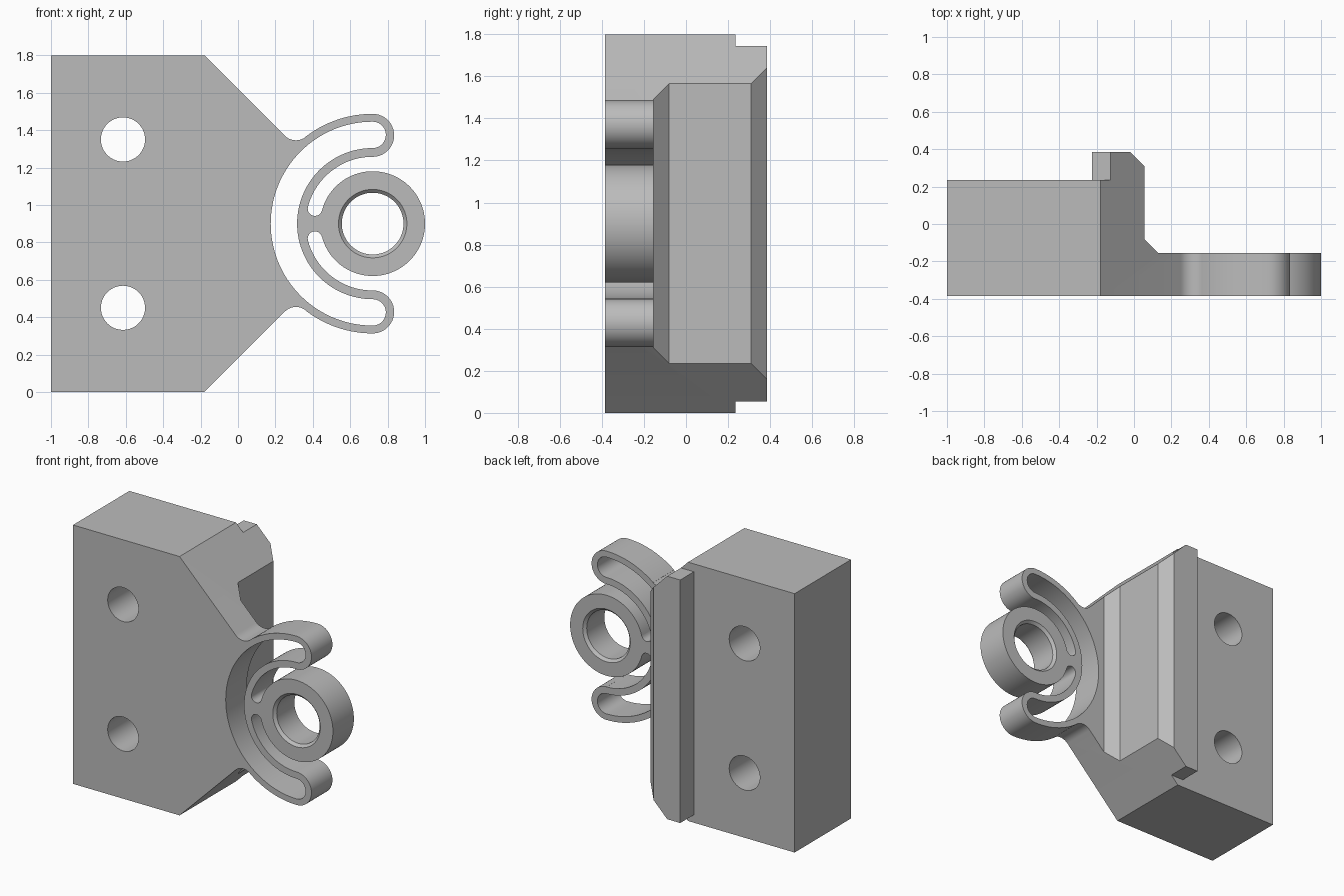
import bpy, bmesh, math

if "Cube" in bpy.data.objects:
    bpy.data.objects.remove(bpy.data.objects["Cube"])

CX, CZ = 0.72, 0.9            # axis of the ring
FRONT, BACK = -0.5, 0.5       # overshoot range for cutters along y


def arc(cx, cz, r, a0, a1, step=4):
    n = max(2, round(abs(a1 - a0) / step))
    angles = [math.radians(a0 + (a1 - a0) * i / n) for i in range(n + 1)]
    return [(cx + r * math.cos(a), cz + r * math.sin(a)) for a in angles]


def circle(cx, cz, r):
    return arc(cx, cz, r, 0, 360, 5)[:-1]


def loft(name, loops):
    """Closed solid through successive 3D loops of equal length."""
    bm = bmesh.new()
    rings = [[bm.verts.new(p) for p in loop] for loop in loops]
    n = len(rings[0])
    for a, b in zip(rings, rings[1:]):
        for i in range(n):
            j = (i + 1) % n
            bm.faces.new((a[i], a[j], b[j], b[i]))
    bm.faces.new(rings[0])
    bm.faces.new(rings[-1])
    bmesh.ops.recalc_face_normals(bm, faces=bm.faces)
    mesh = bpy.data.meshes.new(name)
    bm.to_mesh(mesh)
    bm.free()
    obj = bpy.data.objects.new(name, mesh)
    bpy.context.collection.objects.link(obj)
    return obj


def tidy(pts):
    """Drop repeated points where arcs join."""
    out = []
    for p in pts:
        if not out or math.dist(p, out[-1]) > 1e-4:
            out.append(p)
    if math.dist(out[0], out[-1]) < 1e-4:
        out.pop()
    return out


def prism_y(name, pts, lo=FRONT, hi=BACK):
    pts = tidy(pts)
    return loft(name, [[(x, y, z) for x, z in pts] for y in (lo, hi)])


def prism_z(name, pts, lo, hi):
    return loft(name, [[(x, y, z) for x, y in pts] for z in (lo, hi)])


def boolean(obj, cutter, operation):
    mod = obj.modifiers.new(operation.lower(), 'BOOLEAN')
    mod.operation, mod.object, mod.solver = operation, cutter, 'EXACT'
    dg = bpy.context.evaluated_depsgraph_get()
    mesh = bpy.data.meshes.new_from_object(obj.evaluated_get(dg))
    obj.modifiers.clear()
    obj.data = mesh
    bpy.data.objects.remove(cutter)


# Front outline: upper half of block, fillet, outer arm, end, inner arm, neck, ring
neck = 180 - math.degrees(math.asin(0.08 / 0.32))
na = math.radians(neck)
upper = [(-1, 1.8), (-0.18, 1.8)]
upper += arc(0.31, 1.43, 0.0845, 225, 307.7, 8)
upper += arc(CX, CZ, 0.587, 127.7, 90, 3)
upper += arc(CX, 1.372, 0.115, 90, -90, 8)
upper += arc(CX, CZ, 0.3575, 90, neck)
upper += arc(CX + 0.319 * math.cos(na), CZ + 0.319 * math.sin(na), 0.0385,
             neck, neck + 180, 15)
upper += arc(CX, CZ, 0.28, neck, 0)
lower = [(x, 1.8 - z) for x, z in reversed(upper)]
bracket = prism_y("flexure_bracket", upper + lower)

# Plan profile: thick block, back rail, chamfers and thin flexure plate
plan = [(-1.1, -0.385), (1.1, -0.385), (1.1, -0.155), (0.13, -0.155),
        (0.055, -0.08), (0.055, 0.31), (-0.02, 0.385), (-0.225, 0.385),
        (-0.225, 0.235), (-1.1, 0.235)]
boolean(bracket, prism_z("plan_profile", plan, -0.1, 1.9), 'INTERSECT')

# Shortened rail ends
for lo, hi in ((-0.2, 0.055), (1.745, 2.0)):
    box = [(-0.4, 0.235), (0.3, 0.235), (0.3, 0.6), (-0.4, 0.6)]
    boolean(bracket, prism_z("rail_end", box, lo, hi), 'DIFFERENCE')

# Crescent pocket between the arms
pocket = arc(CX, CZ, 0.545, 90, 270, 3)
pocket += arc(CX, CZ - 0.4745, 0.0705, -90, 90, 10)
pocket += arc(CX, CZ, 0.404, 270, 90, 3)
pocket += arc(CX, CZ + 0.4745, 0.0705, -90, 90, 10)
boolean(bracket, prism_y("crescent_pocket", pocket), 'DIFFERENCE')

# Bolt holes
for z in (0.45, 1.35):
    boolean(bracket, prism_y("bolt_hole", circle(-0.615, z, 0.118)), 'DIFFERENCE')

# Ring bore with a small chamfer on both rims
sections = [(-0.395, 0.193), (-0.367, 0.165), (-0.173, 0.165), (-0.145, 0.193)]
bore = loft("ring_bore", [[(x, y, z) for x, z in circle(CX, CZ, r)]
                          for y, r in sections])
boolean(bracket, bore, 'DIFFERENCE')

# Plain grey finish
grey = bpy.data.materials.new("grey")
grey.diffuse_color = (0.5, 0.5, 0.5, 1)
grey.use_nodes = True
grey.node_tree.nodes["Principled BSDF"].inputs["Base Color"].default_value = grey.diffuse_color
bracket.data.materials.clear()
bracket.data.materials.append(grey)
for poly in bracket.data.polygons:
    poly.material_index = 0

bpy.ops.object.select_all(action='DESELECT')
bracket.select_set(True)
bpy.context.view_layer.objects.active = bracket
bpy.ops.object.shade_smooth_by_angle(angle=math.radians(25))
